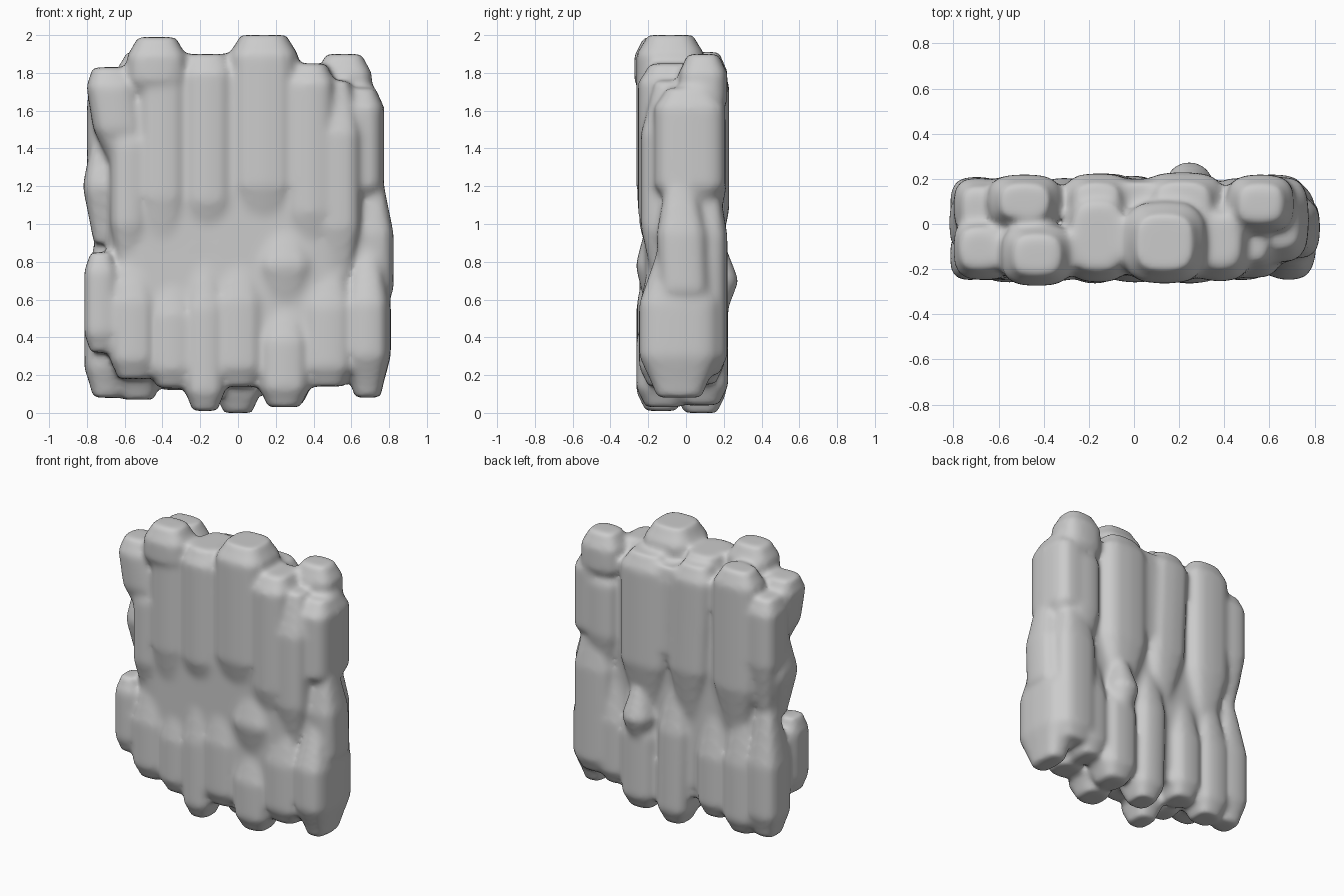
import bpy
import bmesh
import math

cube = bpy.data.objects.get("Cube")
if cube:
    bpy.data.objects.remove(cube, do_unlink=True)

stone = bpy.data.materials.new("grey stone")
stone.use_nodes = True
grey = (0.6, 0.6, 0.6, 1)
stone.diffuse_color = grey
shader = next(n for n in stone.node_tree.nodes if n.type == "BSDF_PRINCIPLED")
shader.inputs["Base Color"].default_value = grey
shader.inputs["Roughness"].default_value = 0.9

bm = bmesh.new()
SIDES = 16


def rounded(angle, power):
    """Point on a unit rounded square."""
    c, s = math.cos(angle), math.sin(angle)
    return (math.copysign(abs(c) ** power, c), math.copysign(abs(s) ** power, s))


def column(x, y, z, foot=0.65, head=0.65, lean=0.0, back=0.0, power=0.66):
    """Stone column between ranges x, y, z; foot and head narrow its ends,
    lean and back shift its foot sideways and in depth."""
    cx, cy = sum(x) / 2, sum(y) / 2
    rx, ry = (x[1] - x[0]) / 2, (y[1] - y[0]) / 2
    height = z[1] - z[0]

    def reach(end):
        return min(height * 0.48, 0.1 + max(0, 0.65 - end) * 1.2)

    low, high = z[0] + reach(foot), z[1] - reach(head)
    levels = [
        (z[0], foot), (z[0] * 0.6 + low * 0.4, foot * 0.5 + 0.44), (low, 1),
        (high, 1), (z[1] * 0.6 + high * 0.4, head * 0.5 + 0.44), (z[1], head),
    ]
    rings = []
    for level, size in levels:
        shift = (z[1] - level) / height
        ring = []
        for i in range(SIDES):
            px, py = rounded(math.tau * i / SIDES, power)
            ring.append(bm.verts.new((cx + px * rx * size + lean * shift,
                                      cy + py * ry * size + back * shift, level)))
        rings.append(ring)
    for a, b in zip(rings, rings[1:]):
        for i in range(SIDES):
            j = (i + 1) % SIDES
            bm.faces.new((a[i], a[j], b[j], b[i]))
    bm.faces.new(rings[0][::-1])
    bm.faces.new(rings[-1])


# Solid core and the flatter faces between the columns
column(x=(-0.7, 0.66), y=(-0.18, 0.15), z=(0.2, 1.7), foot=0.95, head=0.92, power=0.4)
column(x=(-0.64, 0.54), y=(-0.22, 0), z=(0.2, 1.74), foot=0.95, head=0.95, power=0.3)
column(x=(-0.28, 0.36), y=(0, 0.2), z=(1.1, 1.8), foot=0.7, head=0.9, power=0.4)

# Upper front columns
column(x=(-0.82, -0.55), y=(-0.25, 0.03), z=(1.2, 1.83), foot=0.25, lean=0.1)
column(x=(-0.68, -0.48), y=(-0.25, 0.04), z=(0.72, 1.7), foot=0.5, head=0.5)
column(x=(-0.59, -0.27), y=(-0.275, 0), z=(1.55, 1.99), foot=0.15)
column(x=(-0.53, -0.27), y=(-0.26, 0), z=(0.68, 1.85), foot=0.35)
column(x=(-0.31, -0.01), y=(-0.26, 0.15), z=(0.72, 1.9), foot=0.4, head=0.75)
column(x=(-0.05, 0.32), y=(-0.265, 0.1), z=(0.8, 2), foot=0.4, head=0.68)
column(x=(0.24, 0.52), y=(-0.255, 0.1), z=(0.6, 1.85), foot=0.35)
column(x=(0.4, 0.655), y=(-0.24, 0.06), z=(0.58, 1.76), foot=0.4, head=0.5)

# Lower front columns
column(x=(-0.815, -0.64), y=(-0.25, -0.03), z=(0.32, 0.85))
column(x=(-0.68, -0.43), y=(-0.26, 0), z=(0.18, 0.96), head=0.3)
column(x=(-0.47, -0.23), y=(-0.255, 0), z=(0.13, 0.88), head=0.35)
column(x=(-0.28, -0.07), y=(-0.265, 0), z=(0.01, 1.05), head=0.3)
column(x=(-0.13, 0.14), y=(-0.26, 0), z=(0.14, 1), head=0.35)
column(x=(0.1, 0.4), y=(-0.265, 0), z=(0.42, 1.14), foot=0.35, head=0.3)
column(x=(0.11, 0.38), y=(-0.265, 0.02), z=(0.03, 0.7), head=0.4)
column(x=(0.34, 0.61), y=(-0.25, 0.02), z=(0.14, 0.95), head=0.3)
column(x=(0.56, 0.81), y=(-0.25, 0.18), z=(0.08, 0.92), foot=0.55, head=0.45)

# Left side columns
column(x=(0.41, 0.71), y=(-0.04, 0.22), z=(1.55, 1.9))
column(x=(0.52, 0.775), y=(-0.17, 0.21), z=(1.1, 1.72))
column(x=(0.58, 0.825), y=(-0.17, 0.1), z=(0.55, 1.29), head=0.45, back=0.03)
column(x=(0.46, 0.76), y=(-0.02, 0.22), z=(0.2, 1.4), head=0.35)

# Right side columns
column(x=(-0.8, -0.58), y=(-0.05, 0.205), z=(0.9, 1.76), foot=0.4)
column(x=(-0.82, -0.6), y=(-0.13, 0.14), z=(0.9, 1.5), foot=0.5, head=0.5)
column(x=(-0.815, -0.58), y=(-0.06, 0.21), z=(0.08, 1), foot=0.6, head=0.4)

# Upper back columns
column(x=(-0.65, -0.32), y=(-0.02, 0.22), z=(0.75, 1.91), foot=0.45)
column(x=(-0.32, -0.01), y=(-0.04, 0.225), z=(0.72, 1.86), foot=0.4, lean=0.05)
column(x=(0.03, 0.4), y=(-0.04, 0.23), z=(0.7, 1.84), foot=0.42)
column(x=(0.42, 0.67), y=(-0.04, 0.215), z=(0.85, 1.65), foot=0.45)

# Lower back columns
column(x=(-0.65, -0.4), y=(-0.06, 0.215), z=(0.07, 1.02), head=0.35)
column(x=(-0.43, -0.19), y=(-0.06, 0.205), z=(0.12, 0.95), head=0.4)
column(x=(-0.14, 0.1), y=(-0.06, 0.215), z=(0, 1.05), head=0.4, lean=0.02)
column(x=(0.12, 0.39), y=(-0.06, 0.225), z=(0.04, 0.9), head=0.45)
column(x=(0.13, 0.36), y=(0, 0.278), z=(0.44, 0.96), foot=0.3, head=0.3, power=0.9)
column(x=(0.36, 0.57), y=(-0.06, 0.205), z=(0.15, 1), head=0.4)

bmesh.ops.recalc_face_normals(bm, faces=bm.faces[:])
mesh = bpy.data.meshes.new("rock_wall")
bm.to_mesh(mesh)
bm.free()
mesh.materials.append(stone)
rock = bpy.data.objects.new("rock_wall", mesh)
bpy.context.scene.collection.objects.link(rock)

# Fuse the columns into one weathered skin
remesh = rock.modifiers.new("fuse", "REMESH")
remesh.mode = "VOXEL"
remesh.voxel_size = 0.018
remesh.use_smooth_shade = True
soften = rock.modifiers.new("weather", "SMOOTH")
soften.factor = 0.5
soften.iterations = 12
